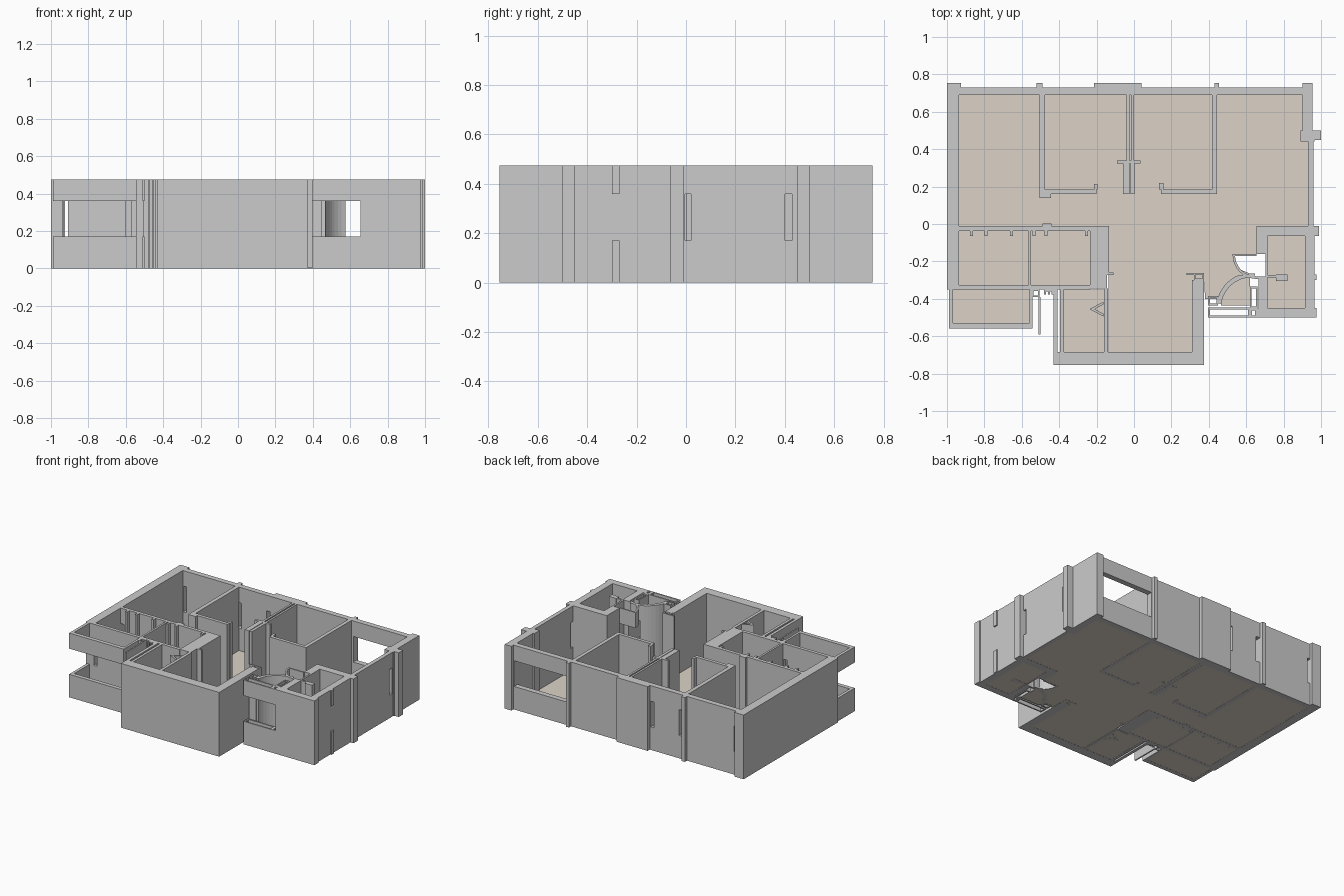
import bpy, bmesh, math

if "Cube" in bpy.data.objects:
    bpy.data.objects.remove(bpy.data.objects["Cube"])

H = 0.475                              # wall height
LO, HI = 0.17, 0.36                    # sill and head of the window band
FULL = [(0, H)]
BANDS = [(0, LO), (HI, H)]

floor_mat = bpy.data.materials.new("floor_tan")
floor_mat.diffuse_color = (0.72, 0.65, 0.57, 1)
floor_mat.use_nodes = True
floor_mat.node_tree.nodes["Principled BSDF"].inputs["Base Color"].default_value = floor_mat.diffuse_color


def add_prism(bm, pts, z0, z1):
    """Closed upright prism over a counter-clockwise outline."""
    lo = [bm.verts.new((x, y, z0)) for x, y in pts]
    hi = [bm.verts.new((x, y, z1)) for x, y in pts]
    bm.faces.new(lo[::-1])
    bm.faces.new(hi)
    n = len(pts)
    for i in range(n):
        j = (i + 1) % n
        bm.faces.new((lo[i], lo[j], hi[j], hi[i]))


def rect(x0, x1, y0, y1):
    return [(x0, y0), (x1, y0), (x1, y1), (x0, y1)]


def make(name, parts, mat=None):
    """One object from (outline, z ranges) parts."""
    bm = bmesh.new()
    for pts, zs in parts:
        for z0, z1 in zs:
            add_prism(bm, pts, z0, z1)
    bmesh.ops.recalc_face_normals(bm, faces=bm.faces)
    me = bpy.data.meshes.new(name)
    bm.to_mesh(me)
    bm.free()
    ob = bpy.data.objects.new(name, me)
    bpy.context.collection.objects.link(ob)
    if mat:
        me.materials.append(mat)
    return ob


def wall(name, x0, x1, y0, y1, slots=(), zs=FULL):
    """Straight wall; slots are window openings along its longer axis."""
    along_x = (x1 - x0) > (y1 - y0)
    a, end = (x0, x1) if along_x else (y0, y1)
    parts = []

    def seg(p, q, z):
        if q - p > 1e-5:
            parts.append((rect(p, q, y0, y1) if along_x else rect(x0, x1, p, q), z))
    for s0, s1 in slots:
        seg(a, s0, zs)
        seg(s0, s1, BANDS)
        a = s1
    seg(a, end, zs)
    make(name, parts)


def frame(name, x0, x1, y0, y1, t, zs=FULL):
    """Hollow rectangular shaft."""
    make(name, [(r, zs) for r in (
        rect(x0, x1, y0, y0 + t), rect(x0, x1, y1 - t, y1),
        rect(x0, x0 + t, y0 + t, y1 - t), rect(x1 - t, x1, y0 + t, y1 - t))])


def arc(name, cx, cy, r0, r1, a0, a1, zs=FULL, n=8):
    """Curved wall between two radii."""
    ang = [math.radians(a0 + (a1 - a0) * i / n) for i in range(n + 1)]
    pts = [(cx + r1 * math.cos(a), cy + r1 * math.sin(a)) for a in ang]
    pts += [(cx + r0 * math.cos(a), cy + r0 * math.sin(a)) for a in reversed(ang)]
    make(name, [(pts, zs)])


# Outer walls, with window slots
wall("left_wall", -1.0, -0.935, -0.35, 0.755)
wall("back_wall", -0.935, 0.9, 0.69, 0.73,
     [(-0.93, -0.905), (-0.49, -0.455), (-0.25, -0.222), (0.46, 0.895)])
for i, (x0, x1) in enumerate([(-0.935, -0.925), (-0.52, -0.49), (-0.215, 0.04), (0.43, 0.455)]):
    wall(f"back_pier_{i}", x0, x1, 0.73, 0.755)
wall("right_wall_back", 0.9, 0.955, 0.5, 0.755)
make("right_pier", [(rect(0.89, 0.965, 0.44, 0.5), FULL), (rect(0.965, 1.0, 0.45, 0.5), FULL)])
wall("right_wall", 0.93, 0.96, -0.01, 0.44, [(-0.005, 0.02), (0.40, 0.43)])

# Right-hand small room
make("right_room_walls", [(rect(0.655, 0.99, -0.065, -0.01), FULL),
                          (rect(0.915, 0.965, -0.45, -0.065), FULL),
                          (rect(0.655, 0.975, -0.5, -0.45), FULL),
                          (rect(0.655, 0.715, -0.16, -0.065), FULL),
                          (rect(0.703, 0.715, -0.28, -0.16), FULL),
                          (rect(0.665, 0.715, -0.45, -0.28), FULL),
                          (rect(0.965, 0.975, -0.3, -0.27), BANDS)])
make("right_room_partition", [(rect(0.715, 0.76, -0.285, -0.272), FULL),
                              (rect(0.76, 0.82, -0.305, -0.27), FULL)])

# Bedroom partitions
make("left_bedroom_wall", [(rect(-0.505, -0.475, 0.16, 0.69), FULL),
                           (rect(-0.505, -0.445, 0.14, 0.16), FULL),
                           (rect(-0.475, -0.2, 0.16, 0.185), FULL),
                           (rect(-0.215, -0.195, 0.185, 0.215), FULL)])
make("right_bedroom_wall", [(rect(0.418, 0.445, 0.16, 0.69), FULL),
                            (rect(0.145, 0.418, 0.16, 0.185), FULL),
                            (rect(0.135, 0.157, 0.185, 0.22), FULL)])
make("middle_bedroom_wall", [(rect(-0.04, -0.025, 0.34, 0.69), FULL),
                             (rect(-0.015, 0.0, 0.34, 0.69), FULL),
                             (rect(-0.09, 0.035, 0.323, 0.34), FULL),
                             (rect(-0.058, -0.023, 0.16, 0.323), FULL),
                             (rect(-0.018, 0.003, 0.16, 0.323), FULL)])

# Left-hand small rooms with door jambs
wall("hall_wall", -0.935, -0.235, -0.037, -0.012, [(-0.935, -0.908)])
make("hall_wall_post", [(rect(-0.49, -0.44, -0.012, 0.003), FULL)])
make("door_jambs", [(rect(x - 0.008, x + 0.008, -0.065, -0.037), FULL)
                    for x in (-0.87, -0.79, -0.655, -0.535, -0.47, -0.255)])
wall("small_room_partition", -0.565, -0.55, -0.325, -0.037)
wall("small_room_back_wall", -0.935, -0.235, -0.35, -0.325,
     [(-0.935, -0.908), (-0.6, -0.57)])
make("thick_wall", [(rect(-0.235, -0.135, -0.26, -0.012), FULL),
                    (rect(-0.235, -0.145, -0.345, -0.26), FULL),
                    (rect(-0.145, -0.11, -0.272, -0.26), FULL)])

# Balcony parapet and upper band
make("balcony_parapet", [(rect(-0.99, -0.543, -0.56, -0.53), BANDS),
                         (rect(-0.99, -0.968, -0.53, -0.35), BANDS),
                         (rect(-0.56, -0.543, -0.53, -0.35), BANDS)])

# Narrow shaft between the balcony and the bath
frame("shaft_post", -0.543, -0.505, -0.39, -0.35, 0.007)
make("shaft_strips", [(rect(-0.51, -0.5, -0.59, -0.39), BANDS),
                      (rect(-0.48, -0.41, -0.362, -0.35), FULL)])
make("shaft_fins", [(rect(x, x + 0.01, -0.378, -0.362), FULL) for x in (-0.48, -0.46, -0.44, -0.42)])

# Bath and front room walls
make("bath_left_wall", [(rect(-0.43, -0.408, -0.685, -0.362), FULL),
                        (rect(-0.395, -0.375, -0.685, -0.35), FULL)])
make("bath_right_wall", [(rect(-0.16, -0.138, -0.685, -0.345), FULL)])
make("bath_corner", [([(-0.238, -0.455), (-0.163, -0.495), (-0.163, -0.48), (-0.21, -0.455)], FULL),
                     ([(-0.238, -0.455), (-0.21, -0.455), (-0.163, -0.43), (-0.163, -0.415)], FULL)])
wall("front_wall", -0.43, 0.375, -0.755, -0.685)
wall("front_room_right_wall", 0.31, 0.375, -0.685, -0.3)
frame("front_room_post", 0.32, 0.375, -0.3, -0.262, 0.009)
wall("front_room_stub", 0.28, 0.32, -0.272, -0.262)

# Entrance: sill box, curved walls and jambs
frame("entrance_sill", 0.395, 0.62, -0.5, -0.447, 0.01, BANDS)
frame("entrance_end_post", 0.62, 0.66, -0.5, -0.45, 0.012, BANDS)
frame("entrance_jamb", 0.62, 0.66, -0.45, -0.335, 0.009, BANDS)
arc("entrance_curve", 0.63, -0.45, 0.165, 0.19, 110, 172)
arc("entrance_curve_end", 0.63, -0.45, 0.165, 0.185, 85, 110, BANDS, 4)
frame("entrance_side_post", 0.395, 0.45, -0.435, -0.385, 0.01)
arc("door_curve", 0.655, -0.165, 0.115, 0.128, 180, 270, BANDS)
make("door_edges", [(rect(0.527, 0.655, -0.17, -0.16), BANDS),
                    (rect(0.645, 0.703, -0.294, -0.28), BANDS)])

# Floors
fan = [math.radians(90 + 90 * i / 8) for i in range(9)]
floors = {
    "main_floor": [(-0.935, 0.69), (-0.935, -0.012), (-0.135, -0.012), (-0.135, -0.685),
                   (0.31, -0.685), (0.31, -0.3), (0.375, -0.3), (0.38, -0.4), (0.45, -0.4),
                   (0.50, -0.32), (0.57, -0.275), (0.63, -0.27), (0.56, -0.24), (0.53, -0.165),
                   (0.655, -0.165), (0.655, -0.01), (0.93, -0.01), (0.93, 0.44),
                   (0.9, 0.45), (0.9, 0.69)],
    "entrance_floor": [(0.62, -0.437)] + [(0.62 + 0.155 * math.cos(a), -0.437 + 0.155 * math.sin(a))
                                          for a in fan],
    "right_room_floor": rect(0.715, 0.915, -0.45, -0.065),
    "small_room_floor_left": rect(-0.935, -0.565, -0.325, -0.037),
    "small_room_floor_right": rect(-0.55, -0.235, -0.325, -0.037),
    "balcony_floor": rect(-0.968, -0.56, -0.53, -0.35),
    "bath_floor": rect(-0.375, -0.16, -0.685, -0.35),
}
for name, outline in floors.items():
    make(name, [(outline, [(0.001, 0.006)])], floor_mat)
